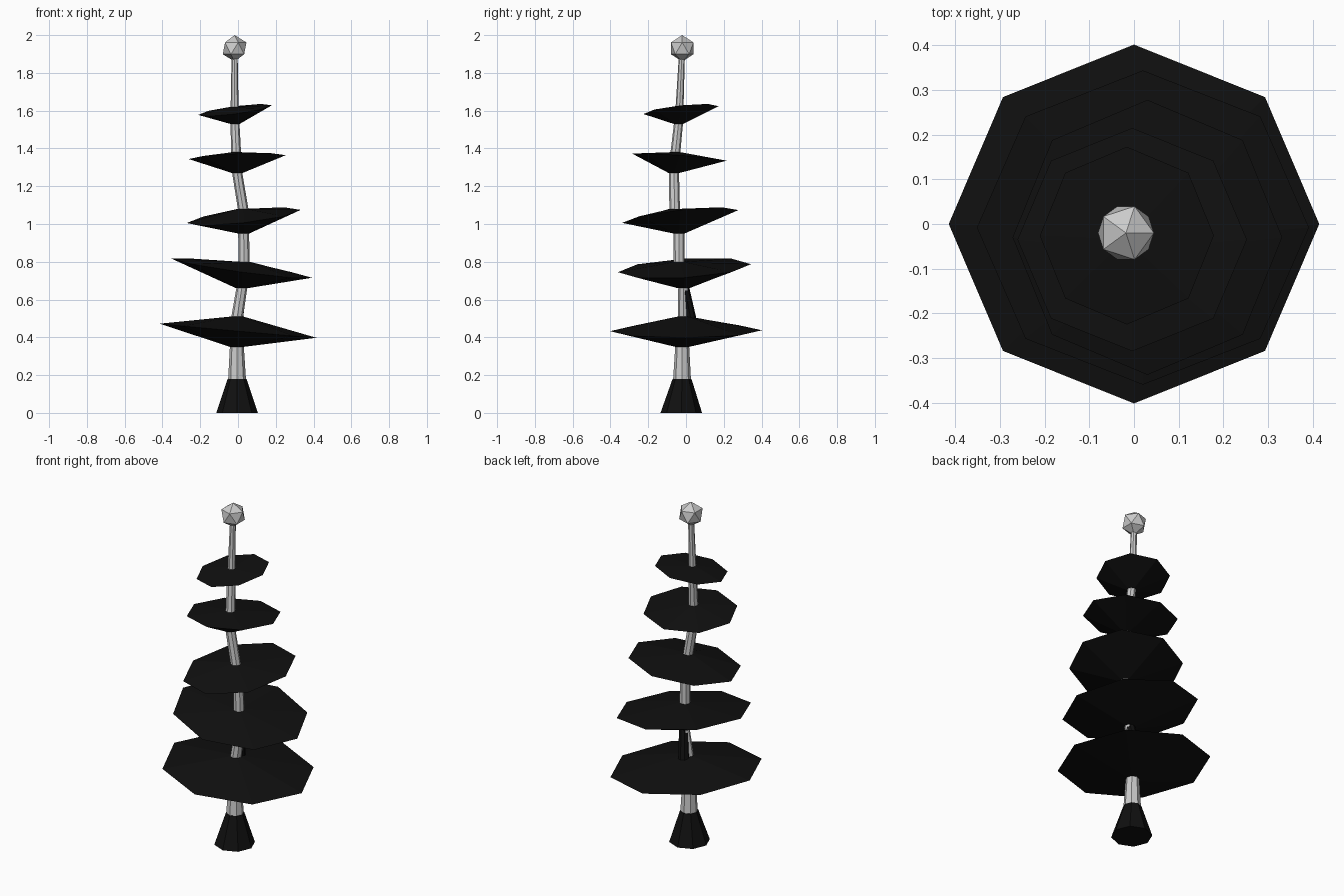
import bpy, bmesh
from math import cos, sin, pi

if "Cube" in bpy.data.objects:
    bpy.data.objects.remove(bpy.data.objects["Cube"])

N = 8

def material(name, v):
    m = bpy.data.materials.new(name)
    m.diffuse_color = (v, v, v, 1)
    m.use_nodes = True
    m.node_tree.nodes["Principled BSDF"].inputs["Base Color"].default_value = m.diffuse_color
    return m

dark = material("dark", 0.005)

def finish(bm, name, mat=None):
    bmesh.ops.recalc_face_normals(bm, faces=bm.faces)
    me = bpy.data.meshes.new(name)
    bm.to_mesh(me)
    bm.free()
    ob = bpy.data.objects.new(name, me)
    bpy.context.collection.objects.link(ob)
    if mat:
        me.materials.append(mat)

def loft(name, rings, mat=None):
    """Octagonal rings (x, y, z, rx, ry, slope x, slope y) skinned and capped."""
    bm = bmesh.new()
    loops = []
    for x, y, z, rx, ry, sx, sy in rings:
        loop = []
        for i in range(N):
            dx, dy = rx * cos(2 * pi * i / N), ry * sin(2 * pi * i / N)
            loop.append(bm.verts.new((x + dx, y + dy, z + sx * dx + sy * dy)))
        loops.append(loop)
    for a, b in zip(loops, loops[1:]):
        for i in range(N):
            j = (i + 1) % N
            bm.faces.new((a[i], a[j], b[j], b[i]))
    bm.faces.new(loops[0][::-1])
    bm.faces.new(loops[-1])
    finish(bm, name, mat)

def tube(name, pts, mat=None):
    loft(name, [(x, y, z, r, r, 0, 0) for x, y, z, r in pts], mat)

# flared foot
tube("foot", [(-.005, -.025, 0, .11), (-.005, -.021, .18, .05)], dark)

# crooked tapering trunk: x, y, z, radius
trunk = [(-.005, -.021, .18, .047), (-.006, -.02, .35, .037), (-.004, -.012, .51, .031),
         (.02, -.012, .66, .029), (.032, -.036, .80, .029), (.03, -.037, .95, .029),
         (.027, -.06, 1.08, .028), (-.004, -.064, 1.27, .027), (-.01, -.056, 1.38, .026),
         (-.016, -.04, 1.53, .024), (-.018, -.034, 1.62, .021), (-.018, -.022, 1.89, .016)]
tube("trunk", trunk)

# dark spur behind the trunk above the lowest tier
tube("trunk_spur", [(-.003, .025, .50, .03), (.02, -.008, .66, .026)], dark)

# tilted branch tiers: rim x, y, z, rx, ry, slope x, slope y; then trunk rows below and above
tiers = [((0, 0, .435, .415, .402, -.09, .006), 1, 2),
         ((.02, -.008, .766, .372, .352, -.136, .06), 3, 4),
         ((.03, -.03, 1.04, .302, .308, .115, .11), 5, 6),
         ((-.004, -.035, 1.354, .257, .25, .04, -.075), 7, 8),
         ((-.016, -.026, 1.603, .195, .199, .13, .105), 9, 10)]
for k, (rim, lo, hi) in enumerate(tiers):
    ends = []
    for x, y, z, r in (trunk[lo], trunk[hi]):
        r += .001
        ends.append((x, y, z, r, r, 0, 0))
    loft(f"branch_tier_{k + 1}", [ends[0], rim, ends[1]], dark)

# faceted ball on top
bm = bmesh.new()
bmesh.ops.create_icosphere(bm, subdivisions=1, radius=.07)
bmesh.ops.translate(bm, verts=bm.verts, vec=(-.018, -.02, 1.93))
finish(bm, "top_ball")
